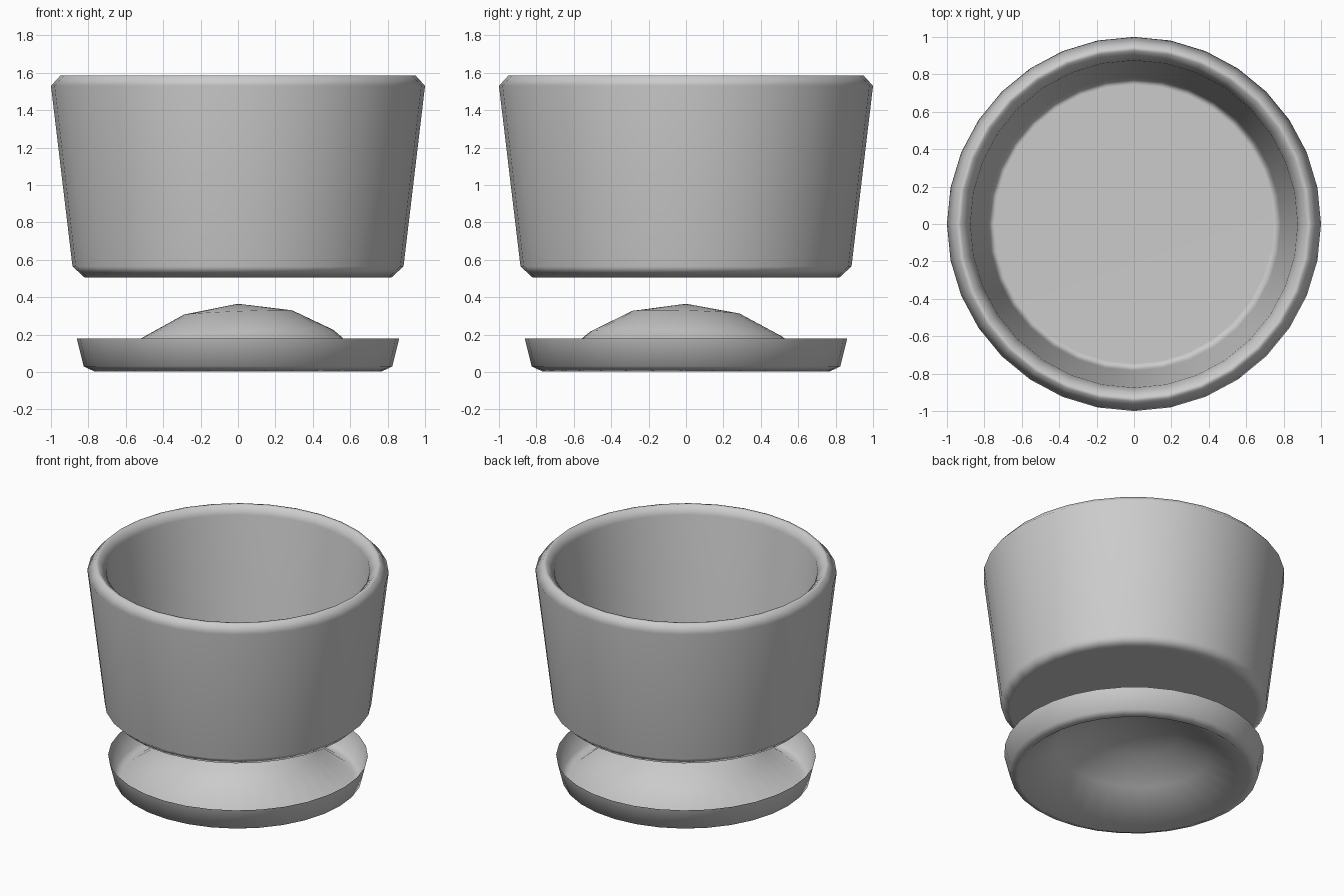
import bpy, bmesh
from math import sin, cos, pi, radians

if "Cube" in bpy.data.objects:
    bpy.data.objects.remove(bpy.data.objects["Cube"])

SIDES = 32


def lathe(name, profile, cap_ends=False, tip=None):
    """Spin (radius, z) points into rings; optionally cap both ends or close to a tip."""
    bm = bmesh.new()
    rings = [[bm.verts.new((r * cos(2 * pi * i / SIDES), r * sin(2 * pi * i / SIDES), z))
              for i in range(SIDES)] for r, z in profile]
    for a, b in zip(rings, rings[1:]):
        for i in range(SIDES):
            j = (i + 1) % SIDES
            bm.faces.new((a[i], a[j], b[j], b[i]))
    if cap_ends:
        bm.faces.new(rings[0][::-1])
        bm.faces.new(rings[-1])
    if tip is not None:
        top = bm.verts.new((0, 0, tip))
        for i in range(SIDES):
            bm.faces.new((rings[-1][i], rings[-1][(i + 1) % SIDES], top))
    if cap_ends:
        bmesh.ops.recalc_face_normals(bm, faces=bm.faces)
    mesh = bpy.data.meshes.new(name)
    bm.to_mesh(mesh)
    bm.free()
    obj = bpy.data.objects.new(name, mesh)
    bpy.context.collection.objects.link(obj)
    bpy.ops.object.select_all(action='DESELECT')
    obj.select_set(True)
    bpy.context.view_layer.objects.active = obj
    bpy.ops.object.shade_smooth_by_angle(angle=radians(70))
    return obj


# Tapered pot: outer wall, rounded rim, inner wall and flat inner floor
pot = lathe("pot", [(0.82, 0.505), (0.885, 0.565), (1.0, 1.53), (0.95, 1.585),
                    (0.925, 1.585), (0.875, 1.535), (0.785, 0.68), (0.745, 0.64)],
            cap_ends=True)
pot.modifiers.new("weighted_normals", 'WEIGHTED_NORMAL').keep_sharp = True

# Thin saucer: open rim, bevelled foot, and a raised dome in the middle
saucer = lathe("saucer", [(0.862, 0.18), (0.825, 0.03), (0.77, 0.004),
                          (0.51, 0.205), (0.29, 0.318)], tip=0.365)

# The dome leans slightly to one side
for v in saucer.data.vertices:
    if v.co.xy.length < 0.6:
        v.co.z += 0.04 * v.co.x - 0.025 * v.co.y
